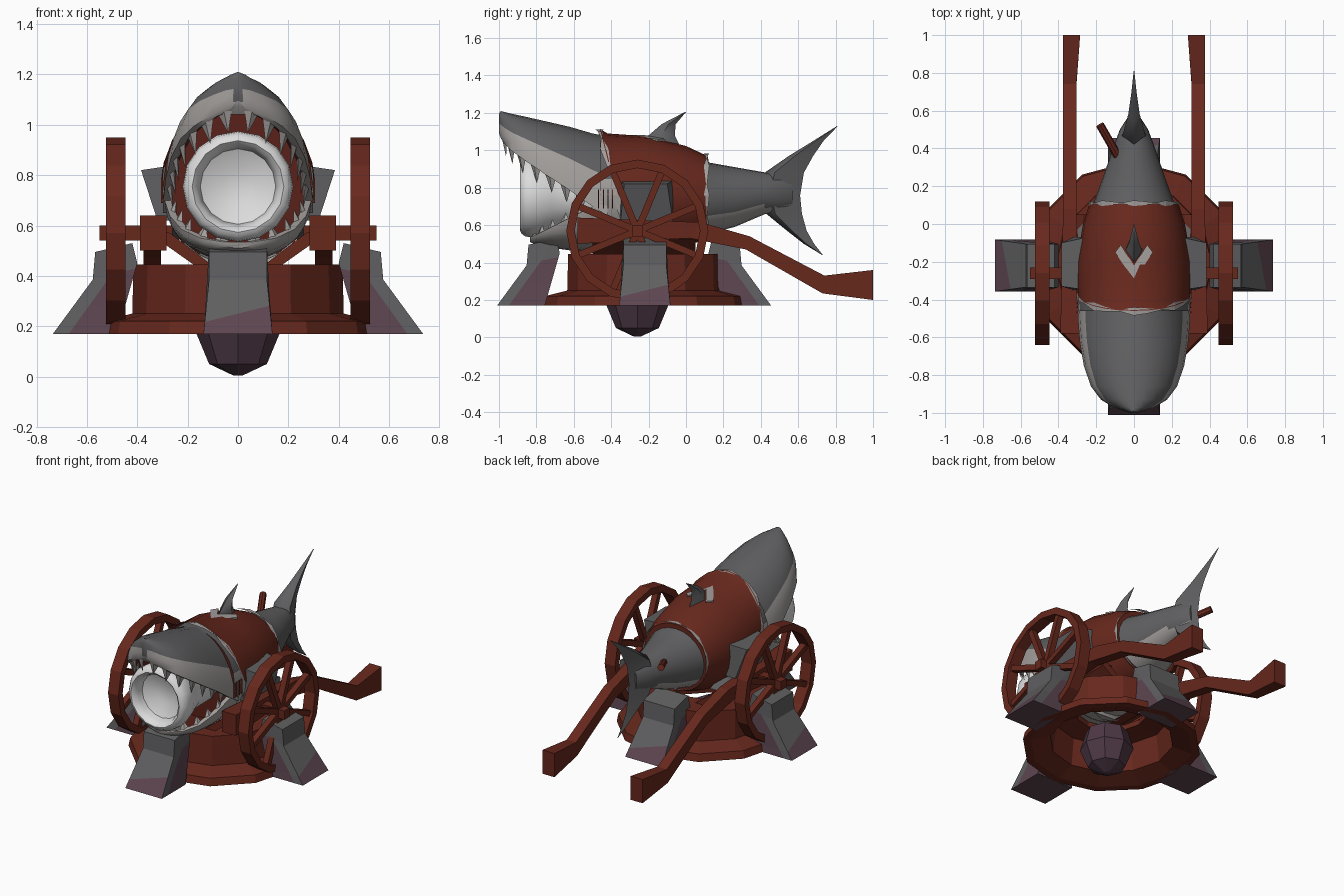
import bpy, bmesh, math
from mathutils import Vector, Matrix

if "Cube" in bpy.data.objects:
    bpy.data.objects.remove(bpy.data.objects["Cube"])

def mat(name, r, g, b):
    m = bpy.data.materials.new(name)
    m.diffuse_color = (r, g, b, 1)
    m.use_nodes = True
    m.node_tree.nodes["Principled BSDF"].inputs["Base Color"].default_value = m.diffuse_color
    return m

RED = mat("rust_red", .135, .021, .012)
GREY = mat("slate_grey", .115, .115, .12)
LIGHT = mat("belly_grey", .36, .34, .33)
WHITE = mat("barrel_white", .72, .72, .72)
PURPLE = mat("muted_purple", .11, .06, .08)
GEM = mat("dark_purple", .075, .04, .06)
MOUTH = mat("mouth_red", .105, .015, .009)

def finish(name, bm, mats, smooth=None):
    bmesh.ops.remove_doubles(bm, verts=bm.verts, dist=1e-5)
    bmesh.ops.recalc_face_normals(bm, faces=bm.faces)
    me = bpy.data.meshes.new(name)
    bm.to_mesh(me)
    bm.free()
    for m in mats:
        me.materials.append(m)
    o = bpy.data.objects.new(name, me)
    bpy.context.collection.objects.link(o)
    if smooth:
        bpy.ops.object.select_all(action='DESELECT')
        o.select_set(True)
        bpy.context.view_layer.objects.active = o
        bpy.ops.object.shade_smooth_by_angle(angle=math.radians(smooth))
    return o

def loft(name, rings, mats, rule=None, caps=(0, 0), smooth=None):
    """Skin closed rings; rule(ring, segment, centre) gives the material; caps hold materials or None."""
    bm = bmesh.new()
    vs = [[bm.verts.new(p) for p in r] for r in rings]
    n = len(rings[0])
    for j in range(len(vs) - 1):
        for k in range(n):
            f = bm.faces.new((vs[j][k], vs[j][(k + 1) % n], vs[j + 1][(k + 1) % n], vs[j + 1][k]))
            f.material_index = rule(j, k, f.calc_center_median()) if rule else 0
    for c, r in zip(caps, (vs[0], vs[-1])):
        if c is not None:
            bm.faces.new(r).material_index = c
    bmesh.ops.dissolve_degenerate(bm, edges=bm.edges, dist=1e-6)
    return finish(name, bm, mats, smooth)

def box(name, lo, hi, m):
    return loft(name, [[(x, lo[1], lo[2]), (x, hi[1], lo[2]), (x, hi[1], hi[2]), (x, lo[1], hi[2])]
                       for x in (lo[0], hi[0])], [m])

def circle(n, r, z, cy=0.0):
    return [(r * math.cos(2 * math.pi * i / n), cy + r * math.sin(2 * math.pi * i / n), z) for i in range(n)]

def ellipse(y, zc, rx, rz, skew=0, jag=0, n=24):
    pts = []
    for i in range(n):
        a = 2 * math.pi * i / n
        z = rz * math.cos(a)
        pts.append((rx * math.sin(a), y + skew * (rz - z) + jag * (i % 3), zc + z))
    return pts

# Hollow turntable base with flange
CY = -.215
prof = [(.55, .17), (.54, .22), (.42, .25), (.415, .445), (.22, .445), (.22, .41), (.36, .39), (.38, .21), (.5, .17), (.55, .17)]
loft("base_drum", [circle(12, r, z, CY) for r, z in prof], [RED], caps=(None, None))

# Gem under the base
loft("base_gem", [circle(8, r, z, -.26) for r, z in
                  ((.02, .005), (.115, .05), (.165, .17), (.13, .29), (.04, .34))], [GEM])

# Four splayed feet with purple patches
foot_prof = [(.735, .17), (.577, .385), (.567, .495), (.42, .53), (.40, .45), (.48, .17)]
for i, (name, cy) in enumerate((("right", -.22), ("back", -.28), ("left", -.22), ("front", -.275))):
    bm = bmesh.new()
    sides = [[bm.verts.new((r, s * (.115 if z > .3 else .137), z)) for r, z in foot_prof] for s in (-1, 1)]
    for s in sides:
        bm.faces.new(s)
    for k in range(6):
        bm.faces.new((sides[0][k], sides[0][k - 1], sides[1][k - 1], sides[1][k]))
    cuts = [(Vector((.65, 0, .25)), Vector((0, -.25, 1))), (Vector((.6, 0, .27)), Vector((.215, 0, .155))),
            (Vector((.5, 0, .41)), Vector((.2, 0, 1)))]
    for p, nrm in cuts:
        bmesh.ops.bisect_plane(bm, geom=bm.verts[:] + bm.edges[:] + bm.faces[:], plane_co=p, plane_no=nrm)
    bm.normal_update()
    for f in bm.faces:
        below = [(f.calc_center_median() - p).dot(nrm) < 0 for p, nrm in cuts]
        f.material_index = int(below[1] and below[2] if abs(f.normal.y) > .8 else below[0])
    bm.transform(Matrix.Translation((0, cy, 0)) @ Matrix.Rotation(i * math.pi / 2, 4, 'Z'))
    finish(name + "_foot", bm, [GREY, PURPLE])

# Wheels, axles, rails, cradle arms and side fins, mirrored
rail = [(-.58, .64), (.08, .615), (.34, .54), (.74, .33), (1, .36), (1, .2), (.73, .235), (.32, .47), (.02, .53), (-.58, .5)]
rail_top, rail_bot = rail[:5], rail[5:][::-1]
WY, WZ = -.26, .57
for side, s in (("right", 1), ("left", -1)):
    def wring(r, x):
        return [(s * x, WY + r * math.cos(math.pi * i / 8), WZ + r * math.sin(math.pi * i / 8)) for i in range(16)]
    loft(side + "_wheel_rim", [wring(.38, .447), wring(.38, .525), wring(.335, .525), wring(.335, .447), wring(.38, .447)],
         [RED], caps=(None, None))
    for k in range(8):
        o = box(f"{side}_spoke_{k}", (-.02, -.018, .02), (.02, .018, .35), RED)
        o.matrix_world = Matrix.Translation((s * .486, WY, WZ)) @ Matrix.Rotation(math.radians(22.5 + 45 * k), 4, 'X')
    xs = sorted((s * .26, s * .55))
    box(side + "_axle", (xs[0], WY - .03, WZ - .03), (xs[1], WY + .03, WZ + .03), RED)
    rings = []
    for (ya, za), (yb, zb) in zip(rail_top, rail_bot):
        xi, xo = (.285, .39) if ya < 0 else (.285, .375) if ya > .9 else (.305, .375)
        rings.append([(s * xi, ya, za), (s * xo, ya, za), (s * xo, yb, zb), (s * xi, yb, zb)])
    loft(side + "_rail", rings, [RED])
    loft(side + "_cradle_arm", [[(s * x, y, z) for x, z in ((.1, .44), (.17, .44), (.29, .525), (.31, .585), (.27, .57))]
                                for y in (-.5, .05)], [RED])
    loft(side + "_pectoral_fin", [[(s * .25, a, .84), (s * .385, b, .82), (s * .32, a, .62), (s * .25, a, .62)]
                                  for a, b in ((-.35, -.33), (-.07, -.1))], [GREY])
    # Small rear lower fin
    loft(side + "_lower_fin", [[(s * x, y, z) for y, z in ((-.2, .6), (-.08, .6), (.03, .56), (-.12, .545))]
                               for x in (.2, .3)], [GREY])
    for k in range(4):
        y = -.47 + .025 * k
        xs = sorted((s * .297, s * .305))
        box(f"{side}_gill_{k}", (xs[0], y, .69), (xs[1], y + .006, .79), RED)

# Body and tail
def body_rule(j, k, c):
    return 1 if (c.z < .84 and c.y < -.2) or c.z < .755 - .11 * (1 - max(c.y, 0)) else 0
loft("body", [ellipse(*r) for r in ((-.46, .765, .297, .315), (-.36, .765, .298, .312), (-.2, .76, .29, .3), (0, .755, .25, .25),
      (.12, .745, .21, .19), (.26, .75, .16, .16), (.42, .77, .105, .112), (.5, .77, .075, .1), (.57, .77, .03, .08))],
     [GREY, LIGHT, MOUTH], body_rule, (2, 0), 40)

# Red jacket with torn light trim
loft("jacket", [ellipse(*r) for r in ((-.46, .765, .302, .35, .25), (-.42, .765, .306, .325, .22), (-.2, .76, .303, .315),
      (0, .755, .27, .268), (.11, .75, .235, .222))], [RED, LIGHT], lambda j, k, c: int(c.z < .5), (None, 0), 40)
for name, y, rx, rz, sk, jag, w in (("front_trim", -.485, .304, .352, .25, .01, .045), ("back_trim", .095, .238, .224, 0, .006, .03)):
    loft(name, [ellipse(y, .76, rx, rz, sk, jag), ellipse(y + w, .76, rx, rz, sk, -jag)], [LIGHT], caps=(None, None))

# Jaws: closed arch sections, dark red inside. Rows are y, apex z, lip z, half width
upper = [(-.42, 1.075, .65, .298), (-.5, 1.09, .7, .297), (-.62, 1.125, .785, .288), (-.75, 1.155, .87, .266), (-.86, 1.18, .945, .228),
         (-.93, 1.195, .995, .175), (-.97, 1.205, 1.035, .11), (-.99, 1.21, 1.065, .055), (-1.0, 1.195, 1.09, .02)]
lower = [(-.40, .45, .74, .298), (-.5, .455, .7, .292), (-.62, .465, .64, .272), (-.73, .48, .585, .225),
         (-.8, .492, .55, .15), (-.835, .51, .535, .06)]

def arch(y, apex, lip, w):
    h = apex - lip
    t = h * .96 if w < .12 else math.copysign(min(.03, abs(h) * .4), h)
    ang = [math.radians(-90 + 15 * i) for i in range(13)]
    out = [(w * math.sin(a), y, lip + h * math.cos(a)) for a in ang]
    wi = max(w - .03, w * .4)
    return out + [(wi * math.sin(a), y, lip + (h - t) * math.cos(a)) for a in reversed(ang)]

def upper_rule(j, k, c):
    if 12 < k < 25:
        return 2 if j < 6 else 1
    return 0 if 2 <= k <= 9 else 1
loft("upper_jaw", [arch(*r) for r in upper], [GREY, LIGHT, MOUTH], upper_rule, (2, 0), 45)
loft("lower_jaw", [arch(*r) for r in lower], [GREY, LIGHT, MOUTH], lambda j, k, c: 2 if 12 < k < 25 else 1, (2, 1), 45)

# Teeth placed along each lip
def lip_at(rows, y):
    for a, b in zip(rows, rows[1:]):
        if b[0] <= y <= a[0]:
            t = (y - a[0]) / (b[0] - a[0])
            return a[2] + t * (b[2] - a[2]), a[3] + t * (b[3] - a[3])

def teeth(name, rows, ys, h, r):
    bm = bmesh.new()
    for y in ys:
        z, w = lip_at(rows, y)
        z2, w2 = lip_at(rows, y + .03)
        for s in (-1, 1):
            c = Vector((s * max(w - .018, .02), y + .012, z))
            d = Vector((s * (w2 - w), .03, z2 - z)).normalized() * r
            q = Vector((-d.y, d.x, 0)).normalized() * .016
            base = [bm.verts.new(c + v - Vector((0, 0, h * .2))) for v in (d, q, -d, -q)]
            tip = bm.verts.new(c + Vector((-s * .015, .01, h)))
            bm.faces.new(base)
            for k in range(4):
                bm.faces.new((base[k], base[k - 1], tip))
    finish(name, bm, [LIGHT])
teeth("upper_teeth", upper, (-.984, -.95, -.895, -.82, -.74, -.66, -.58), -.09, .042)
teeth("lower_teeth", lower, (-.825, -.79, -.735, -.665, -.59), .05, .036)

# Cannon barrel with thick rounded lip and shallow bore
barrel = [(.065, -.77), (.15, -.81), (.156, -.845), (.165, -.872), (.182, -.888), (.2, -.88), (.215, -.86), (.22, -.83), (.216, -.78),
          (.195, -.72), (.17, -.64), (.17, -.44)]
loft("barrel", [ellipse(y, .755, r, r, n=16) for r, y in barrel], [WHITE], smooth=45)

# Fins: diamond sections stacked by height. Rows are z, leading y, trailing y, half thickness
def fin(name, rows, ridge):
    loft(name, [[(0, a, z), (t, a + ridge * (b - a), z), (0, b, z), (-t, a + ridge * (b - a), z)] for z, a, b, t in rows],
         [GREY], smooth=60)
fin("tail_fin", [(.44, .728, .732, .002), (.5, .63, .685, .014), (.57, .54, .645, .03), (.66, .43, .62, .06), (.76, .4, .61, .075),
                 (.88, .42, .63, .06), (.97, .55, .68, .03), (1.05, .68, .735, .014), (1.13, .808, .812, .002)], .25)
fin("dorsal_fin", [(1.02, -.26, -.03, .05), (1.08, -.2, -.06, .04), (1.14, -.13, -.055, .025), (1.205, -.005, 0, .002)], .5)

# Light patch around the dorsal fin
loft("dorsal_patch", [[(x * .1, y, 1.072 - .018 * abs(x) - .09 * max(0, y + .2) + dz) for x, y in
      ((0, -.3), (1, -.15), (.7, -.11), (0, -.22), (-.7, -.11), (-1, -.15))] for dz in (0, .009)], [LIGHT])

# Fuse handle on the tail
a, b = Vector((-.08, .35, .83)), Vector((-.18, .525, .885))
rot = (b - a).to_track_quat('Z', 'Y')
loft("fuse_handle", [[tuple(p + rot @ Vector(v)) for v in circle(8, .022, 0)] for p in (a, b)], [RED])
